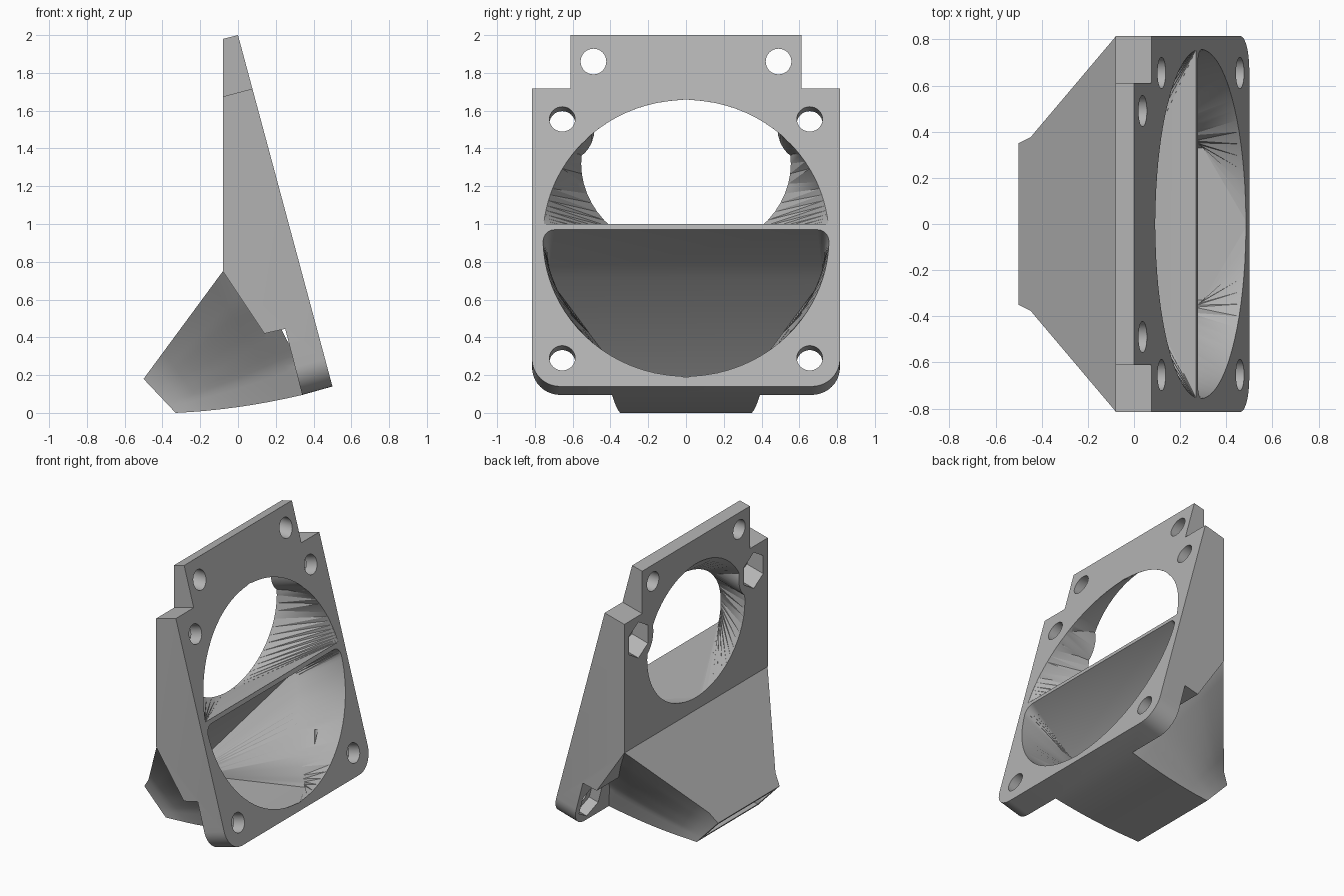
import bpy, bmesh, math
from mathutils import Vector, Matrix

cube = bpy.data.objects.get("Cube")
if cube:
    bpy.data.objects.remove(cube, do_unlink=True)

grey = bpy.data.materials.new("plain grey")
grey.use_nodes = True
COLOUR = (0.45, 0.45, 0.45, 1)
grey.diffuse_color = COLOUR
grey.node_tree.nodes["Principled BSDF"].inputs["Base Color"].default_value = COLOUR

TILT = math.radians(15)
NORMAL = Vector((math.cos(TILT), 0, math.sin(TILT)))   # outward from the sloping face
RADIUS, CENTRE_Z = 0.757, 0.925                        # round opening in that face
STEPS = 28


def face_x(z):
    return (2 - z) * math.tan(TILT)


def make(name, bm):
    bmesh.ops.recalc_face_normals(bm, faces=bm.faces)
    mesh = bpy.data.meshes.new(name)
    bm.to_mesh(mesh)
    bm.free()
    mesh.materials.append(grey)
    ob = bpy.data.objects.new(name, mesh)
    bpy.context.collection.objects.link(ob)
    return ob


def prism(name, outline, y0, y1, round_edge=None):
    """Extrude an x-z outline along y; optionally round the edge leaving one outline point."""
    bm = bmesh.new()
    rings = [[bm.verts.new((x, y, z)) for x, z in outline] for y in (y0, y1)]
    n = len(outline)
    bm.faces.new(rings[0])
    bm.faces.new(rings[1][::-1])
    for i in range(n):
        j = (i + 1) % n
        bm.faces.new((rings[0][i], rings[1][i], rings[1][j], rings[0][j]))
    if round_edge is not None:
        edges = [bm.edges.get((r[round_edge], r[round_edge + 1])) for r in rings]
        bmesh.ops.bevel(bm, geom=edges, offset=0.15, segments=10, profile=0.5,
                        affect='EDGES')
    return make(name, bm)


def loft(name, sections):
    """Skin sections given as (top point, bottom point, half width as function of t)."""
    bm = bmesh.new()
    ts = [(1 - math.cos(math.pi * i / STEPS)) / 2 for i in range(STEPS + 1)]
    rings = []
    for top, bottom, width in sections:
        a, b = Vector(top), Vector(bottom)
        pts = [(a.lerp(b, t), max(width(t), 0.015)) for t in ts]
        ring = [(p.x, w, p.y) for p, w in pts] + [(p.x, -w, p.y) for p, w in reversed(pts)]
        rings.append([bm.verts.new(c) for c in ring])
    for r, s in zip(rings, rings[1:]):
        for i in range(len(r)):
            j = (i + 1) % len(r)
            bm.faces.new((r[i], r[j], s[j], s[i]))
    bm.faces.new(rings[0])
    bm.faces.new(rings[-1][::-1])
    bmesh.ops.triangulate(bm, faces=bm.faces)
    return make(name, bm)


def rod(name, y, z, radius, depth0, depth1, sides=32, axis=NORMAL):
    """Rod running into the sloping face between two depths."""
    bm = bmesh.new()
    mid = Vector((face_x(z), y, z)) - axis * (depth0 + depth1) / 2
    turn = axis.to_track_quat('Z', 'Y').to_matrix().to_4x4()
    bmesh.ops.create_cone(bm, cap_ends=True, segments=sides, radius1=radius, radius2=radius,
                          depth=depth1 - depth0, matrix=Matrix.Translation(mid) @ turn)
    return make(name, bm)


def combine(target, tool, operation='DIFFERENCE'):
    tool.hide_render = True
    mod = target.modifiers.new(tool.name, 'BOOLEAN')
    mod.operation, mod.solver, mod.object = operation, 'EXACT', tool
    bpy.context.view_layer.objects.active = target
    bpy.ops.object.modifier_apply(modifier=mod.name)
    bpy.data.objects.remove(tool, do_unlink=True)


def table(values):
    """Half width interpolated through evenly spaced values."""
    def width(t):
        u = t * (len(values) - 1)
        i = min(int(u), len(values) - 2)
        return values[i] + (values[i + 1] - values[i]) * (u - i)
    return width


def arc(z_top, z_bottom, corner=0.0):
    """Half width of the round opening between two heights on the sloping face."""
    def width(t):
        s = (z_top + (z_bottom - z_top) * t - CENTRE_Z) / math.cos(TILT)
        w = math.sqrt(max(RADIUS ** 2 - s ** 2, 0))
        gap = max(0, 1 - t / 0.08)
        return w - corner * (1 - math.sqrt(1 - gap ** 2))
    return width


def on_face(z, out=0.0):
    return (face_x(z) + out * NORMAL.x, z + out * NORMAL.z)


# Wedge-shaped mounting plate with rounded lower corners
body = prism("fan_duct_body", [(0, 2), (0.5, 0.14), (0.34, 0.095), (0.25, 0.445),
                               (0.14, 0.42), (-0.08, 0.75), (-0.08, 1.98)],
             -0.815, 0.815, round_edge=1)

# Notches at the upper corners
for side in (-1, 1):
    y0, y1 = sorted((side * 0.612, side))
    combine(body, prism("notch", [(-0.2, 1.643), (0.2, 1.749), (0.2, 2.2), (-0.2, 2.2)], y0, y1))

# Tapering outlet duct
root = table([0.812, 0.70, 0.57, 0.45, 0.39])
shell = [((0.05, 0.79), (0.40, 0.112), root)]
for k in range(9):
    s = k / 8
    top = Vector((-0.08, 0.75)).lerp(Vector((-0.5, 0.18)), s)
    bottom = (Vector((0.34, 0.095)) * (1 - s) ** 2 + Vector((0, 0.015)) * 2 * s * (1 - s)
              + Vector((-0.33, 0)) * s ** 2)
    f = min(1, s / 0.93)
    shell.append((top, bottom, lambda t, f=f: root(t) * (1 - f) + 0.35 * f))
combine(body, loft("duct_shell", shell), 'UNION')

# Lower air passage, from the round opening to the outlet
half = arc(0.97, 0.19, 0.06)
outlet = table([0.31, 0.31])
combine(body, loft("lower_passage", [
    (on_face(0.97, 0.1), on_face(0.19, 0.1), half),
    (on_face(0.97), on_face(0.19), half),
    ((-0.06, 0.715), (0.30, 0.125), table([0.73, 0.64, 0.51, 0.40, 0.33])),
    ((-0.475, 0.152), (-0.355, 0.027), outlet),
    ((-0.575, 0.052), (-0.455, -0.073), outlet)]))

# Upper air passage, from the half-round opening to the oval at the back
oval = lambda t: 0.555 * math.sqrt(max(0, 1 - (2 * t - 1) ** 2))
upper = loft("upper_passage", [
    (on_face(1.66, 0.1), on_face(1.0, 0.1), arc(1.66, 1.0)),
    (on_face(1.66), on_face(1.0), arc(1.66, 1.0)),
    ((-0.08, 1.80), (-0.08, 0.84), oval),
    ((-0.18, 1.80), (-0.18, 0.84), oval)])
for side in (-1, 1):
    combine(upper, rod("nut_boss", side * 0.655, 1.555, 0.17, -0.3, 0.6))
combine(body, upper)

# Screw holes and hexagonal nut pockets
for side in (-1, 1):
    combine(body, rod("top_hole", side * 0.49, 1.86, 0.068, -0.2, 0.4, axis=Vector((1, 0, 0))))
    for z, end in ((1.555, 0.4), (0.29, 0.22)):
        combine(body, rod("screw_hole", side * 0.655, z, 0.068, -0.2, 0.3))
        combine(body, rod("nut_pocket", side * 0.655, z, 0.125, 0.09, end, sides=6))

# Smooth the curved walls, keep edges crisp
bpy.ops.object.select_all(action='DESELECT')
body.select_set(True)
bpy.context.view_layer.objects.active = body
bpy.ops.object.shade_smooth_by_angle(angle=math.radians(30))
